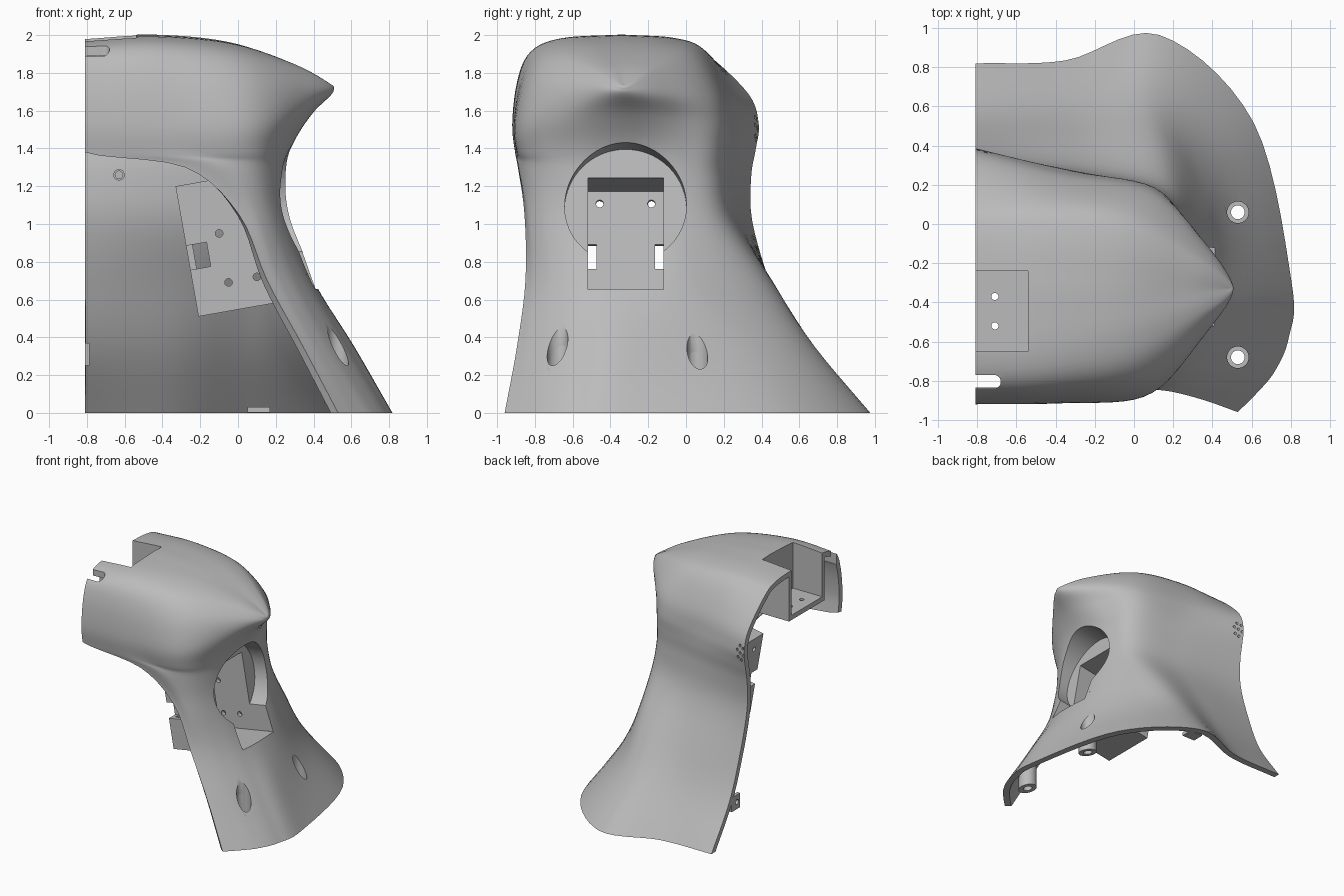
import bpy, bmesh, math
from mathutils import Matrix, Vector

cube = bpy.data.objects.get("Cube")
if cube:
    bpy.data.objects.remove(cube)

grey = bpy.data.materials.new("plain grey")
grey.use_nodes = True
grey.diffuse_color = (0.5, 0.5, 0.5, 1)
grey.node_tree.nodes["Principled BSDF"].inputs["Base Color"].default_value = (0.5, 0.5, 0.5, 1)
CUT = -0.81
I = Matrix()


def finish(bm, name):
    mesh = bpy.data.meshes.new(name)
    bm.to_mesh(mesh)
    bm.free()
    mesh.materials.append(grey)
    ob = bpy.data.objects.new(name, mesh)
    bpy.context.collection.objects.link(ob)
    return ob


def box(name, lo, hi, frame=I):
    lo, hi = Vector(lo), Vector(hi)
    bm = bmesh.new()
    place = Matrix.Translation((lo + hi) / 2) @ Matrix.Diagonal((*(hi - lo), 1))
    bmesh.ops.create_cube(bm, size=1, matrix=frame @ place)
    return finish(bm, name)


def rod(name, r, start, end, frame=I, sides=48):
    a, b = Vector(start), Vector(end)
    turn = (b - a).to_track_quat('Z', 'Y').to_matrix().to_4x4()
    bm = bmesh.new()
    bmesh.ops.create_cone(bm, cap_ends=True, segments=sides, radius1=r, radius2=r,
                          depth=(b - a).length,
                          matrix=frame @ Matrix.Translation((a + b) / 2) @ turn)
    return finish(bm, name)


def bake(ob):
    dg = bpy.context.evaluated_depsgraph_get()
    mesh = bpy.data.meshes.new_from_object(ob.evaluated_get(dg))
    ob.modifiers.clear()
    ob.data = mesh


def combine(ob, others, operation='DIFFERENCE'):
    for other in others:
        mod = ob.modifiers.new("bool", 'BOOLEAN')
        mod.object, mod.operation, mod.solver = other, operation, 'EXACT'
        bake(ob)


def spline(points, steps):
    pts = [2 * points[0] - points[1]] + points + [2 * points[-1] - points[-2]]
    out = []
    for a, b, c, d in zip(pts, pts[1:], pts[2:], pts[3:]):
        for k in range(steps):
            t = k / steps
            out.append(b + (c - a) * t / 2 + (2 * a - 5 * b + 4 * c - d) * t * t / 2
                       + (3 * b - a - 3 * c + d) * t ** 3 / 2)
    return out + [points[-1]]


# Rings from hem to shoulder ridge: heights (front, side, back), then plan points front to back
WEIGHT = (1, 1.08, .92, .45, 0, .45, .92, 1.08, 1)
RINGS = []


def ring(heights, *plan):
    zf, zs, zb = heights
    RINGS.append([Vector((x, y, zs + ((zf if i < 4 else zb) - zs) * WEIGHT[i]))
                  for i, (x, y) in enumerate(plan)])


ring((0, 0, 0), (.53, -.96), (.63, -.86), (.72, -.75), (.79, -.58), (.805, -.3),
     (.61, .52), (.13, .965), (-.35, .835), (CUT, .82))
ring((.35, .35, .35), (.345, -.895), (.42, -.83), (.5, -.73), (.58, -.56), (.605, -.3),
     (.4, .34), (.08, .67), (-.35, .61), (CUT, .58))
ring((.7, .7, .7), (.155, -.85), (.23, -.8), (.31, -.71), (.38, -.55), (.4, -.3),
     (.36, .05), (.13, .42), (-.3, .445), (CUT, .44))
ring((1.05, 1.02, 1.02), (.005, -.855), (.1, -.83), (.19, -.74), (.26, -.57), (.28, -.32),
     (.28, -.02), (.15, .21), (-.25, .295), (CUT, .35))
ring((1.3, 1.25, 1.25), (-.28, -.89), (-.05, -.88), (.12, -.8), (.23, -.6), (.25, -.33),
     (.25, -.03), (.12, .175), (-.28, .265), (CUT, .345))
ring((1.38, 1.42, 1.4), (CUT, -.905), (-.3, -.9), (.06, -.86), (.23, -.65), (.29, -.33),
     (.25, -.02), (.11, .18), (-.3, .27), (CUT, .37))
ring((1.53, 1.58, 1.53), (CUT, -.92), (-.38, -.915), (.05, -.88), (.28, -.66), (.39, -.33),
     (.29, -.05), (.1, .185), (-.35, .27), (CUT, .385))
ring((1.75, 1.68, 1.69), (CUT, -.895), (-.4, -.885), (.05, -.82), (.36, -.56), (.49, -.33),
     (.35, -.08), (.08, .15), (-.4, .24), (CUT, .33))
ring((1.9, 1.715, 1.9), (CUT, -.83), (-.42, -.81), (.01, -.72), (.35, -.49), (.508, -.33),
     (.35, -.17), (0, .04), (-.42, .1), (CUT, .11))
ring((1.965, 1.73, 1.965), (CUT, -.67), (-.44, -.65), (-.02, -.56), (.32, -.43), (.505, -.33),
     (.32, -.23), (-.02, -.11), (-.44, -.06), (CUT, -.04))
ridge = [(CUT, -.34), (-.45, -.34), (-.05, -.34), (.29, -.335)]
ring((1.983, 1.738, 1.983), *ridge, (.49, -.33), *ridge[::-1])


def skin(name, closed):
    columns = [spline(list(c), 5) for c in zip(*RINGS)]
    rows = [spline(list(r), 7) for r in zip(*columns)]
    bm = bmesh.new()
    grid = [[bm.verts.new((max(p.x, CUT), p.y, max(p.z, 0))) for p in r] for r in rows]
    for lo, hi in zip(grid, grid[1:]):
        for j in range(len(lo) - 1):
            bm.faces.new((lo[j], lo[j + 1], hi[j + 1], hi[j]))
    bmesh.ops.remove_doubles(bm, verts=bm.verts, dist=0.0005)
    if closed:
        hub = bm.verts.new((CUT, -.3, .3))
        for e in [e for e in bm.edges if e.is_boundary]:
            bm.faces.new((*e.verts, hub))
        bmesh.ops.recalc_face_normals(bm, faces=bm.faces)
    return finish(bm, name)


body = skin("body_volume", True)
shell = skin("shell", False)
solid = shell.modifiers.new("thickness", 'SOLIDIFY')
solid.thickness, solid.offset = 0.045, -1
bake(shell)

# Tilted frame of the side socket
tilt = Matrix.Translation((-.27, -.32, .855)) @ Matrix.Rotation(math.radians(-10), 4, 'Y')
socket = rod("socket_cut", .322, (.45, 0, .147), (1.3, 0, .147), tilt, 96)
pocket = box("pocket_cut", (.035, -.2, -.316), (1.3, .2, .316), tilt)
slots = [box("slot_cut", (-.1, min(s * .155, s * .3), -.1), (.11, max(s * .155, s * .3), .03), tilt)
         for s in (-1, 1)]
screws = [rod("screw_cut", .02, (-.1, y, .25), (.1, y, .25), tilt, 20) for y in (-.137, .137)]
screws += [rod("screw_cut", .02, (x, -.3, z), (x, .3, z), tilt, 20)
           for x, z in ((.184, .064), (.188, -.2), (.341, -.197))]

# Neck tray, front notch, hem screws, rear vent holes
neck = box("neck_cut", (-1, -.65, 1.6), (-.54, -.24, 2.2))
notch = [box("notch_cut", (-1, -.84, 1.8), (-.715, -.77, 2.2)),
         rod("notch_end_cut", .035, (-.715, -.805, 1.8), (-.715, -.805, 2.2))]
spots = [(.53, .06), (.53, -.68)]
bores = [rod("bore_cut", .055, (x, y, .17), (x, y, .9)) for x, y in spots]
drills = [rod("drill_cut", .035, (x, y, -.2), (x, y, .4)) for x, y in spots]
vents = []
for k in range(7):
    a = k * math.pi / 3 + .3
    reach = 0 if k == 6 else 1
    x, z = -.765 + reach * .035 * math.cos(a), 1.51 + reach * .06 * math.sin(a)
    vents.append(rod("vent_cut", .011, (x, .25, z - .05), (x, .5, z + .05), sides=12))
trims = [box("trim_cut", (-2, -2, -1), (2, 2, .0005)), box("trim_cut", (-2, -2, -1), (CUT, 2, 3))]

combine(shell, [socket, pocket, neck] + notch + bores + drills + vents + trims)

# Round seat and motor bracket inside the socket
seat = rod("socket_seat", .355, (.415, 0, .147), (1.2, 0, .147), tilt, 96)
combine(seat, [body], 'INTERSECT')
combine(seat, [socket, pocket])
bracket = box("bracket", (0, -.235, -.35), (1.2, .235, .35), tilt)
combine(bracket, [body], 'INTERSECT')
combine(bracket, [pocket, socket] + slots + screws)

# Neck tray
tray = box("neck_tray", (-.95, -.68, 1.56), (-.51, -.21, 2.1))
combine(tray, [body], 'INTERSECT')
tray_holes = [rod("tray_hole_cut", .018, (-.71, y, 1.5), (-.71, y, 1.7), sides=20) for y in (-.37, -.52)]
combine(tray, [neck] + tray_holes)

# Screw posts at the hem
posts = []
for (x, y), bore, drill in zip(spots, bores, drills):
    post = rod("screw_post", .072, (x, y, .02), (x, y, .8))
    combine(post, [body], 'INTERSECT')
    combine(post, [bore, drill])
    posts.append(post)

# Joining tabs and the small pin on the rear wall
side_tab = box("side_tab", (CUT, .44, .25), (-.785, .55, .37))
tab_hole = rod("tab_hole_cut", .02, (-1, .48, .31), (-.6, .48, .31), sides=20)
combine(side_tab, [tab_hole])
hem_tab = box("hem_tab", (.05, .8, .001), (.17, .9, .03))
pin = rod("rear_pin", .03, (-.63, .2, 1.26), (-.63, .29, 1.26), sides=24)
pin_hole = rod("pin_hole_cut", .02, (-.63, .15, 1.26), (-.63, .27, 1.26), sides=24)
combine(pin, [pin_hole])

# Drop the helpers and shade the parts
for ob in list(bpy.context.collection.objects):
    if ob.name.split(".")[0].endswith("_cut") or ob == body:
        bpy.data.objects.remove(ob)
bpy.ops.object.select_all(action='DESELECT')
parts = [shell, seat, bracket, tray, side_tab, hem_tab, pin] + posts
for ob in parts:
    ob.select_set(True)
bpy.context.view_layer.objects.active = shell
bpy.ops.object.shade_smooth_by_angle(angle=math.radians(35))
